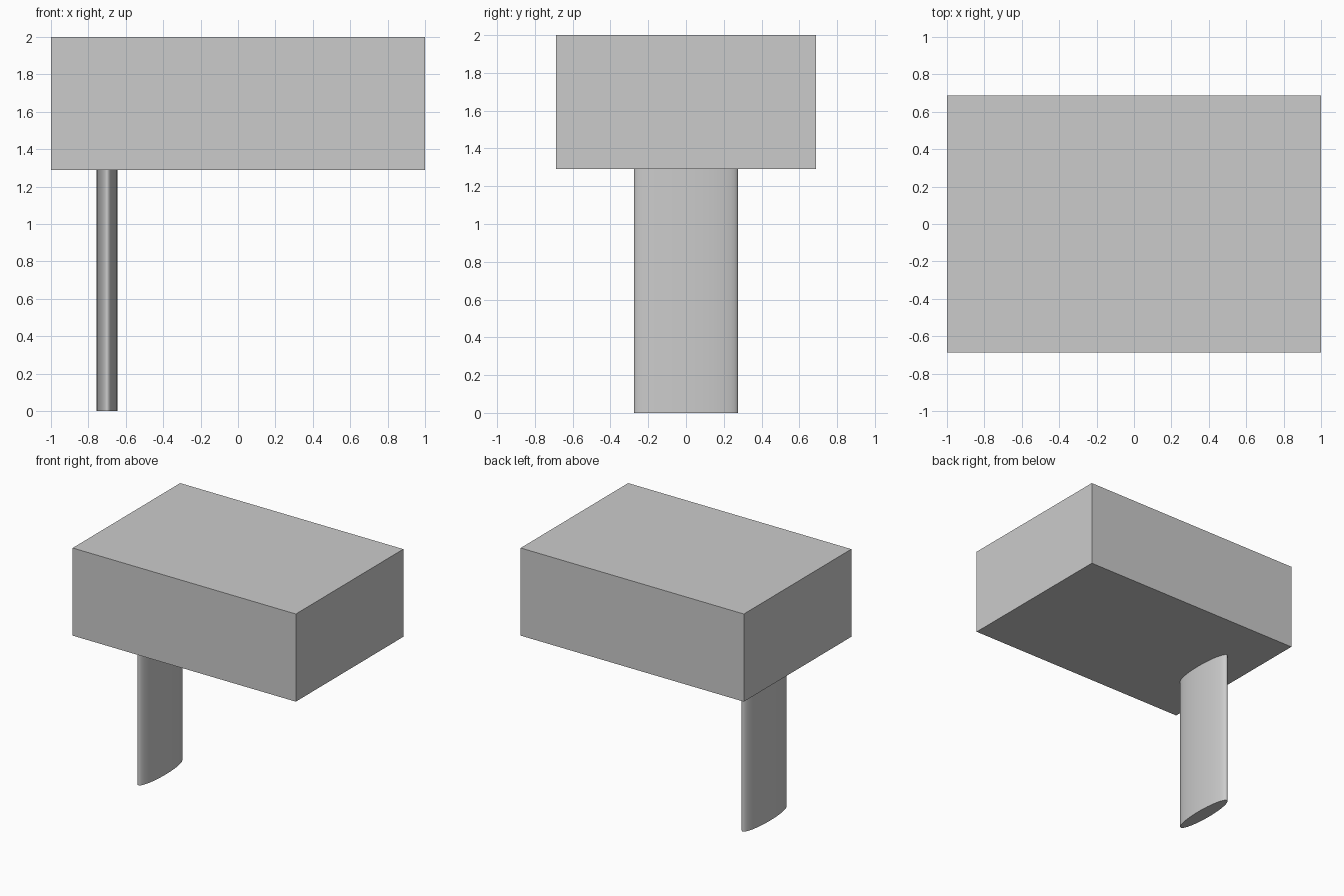
import bpy

if "Cube" in bpy.data.objects:
    bpy.data.objects.remove(bpy.data.objects["Cube"])

TOP, UNDERSIDE = 2.0, 1.29


def finish(name, scale):
    obj = bpy.context.object
    obj.name = name
    obj.scale = scale
    bpy.ops.object.transform_apply(location=False, rotation=False, scale=True)
    return obj


# Rectangular block on top
bpy.ops.mesh.primitive_cube_add(size=1, location=(0, 0, (TOP + UNDERSIDE) / 2))
finish("upper_block", (2.0, 1.376, TOP - UNDERSIDE))

# Off-centre blade-like post with an elliptical cross-section
bpy.ops.mesh.primitive_cylinder_add(vertices=64, radius=1, depth=1,
                                    location=(-0.70, 0, UNDERSIDE / 2))
finish("elliptical_post", (0.056, 0.275, UNDERSIDE))
bpy.ops.object.shade_smooth_by_angle(angle=0.7)
